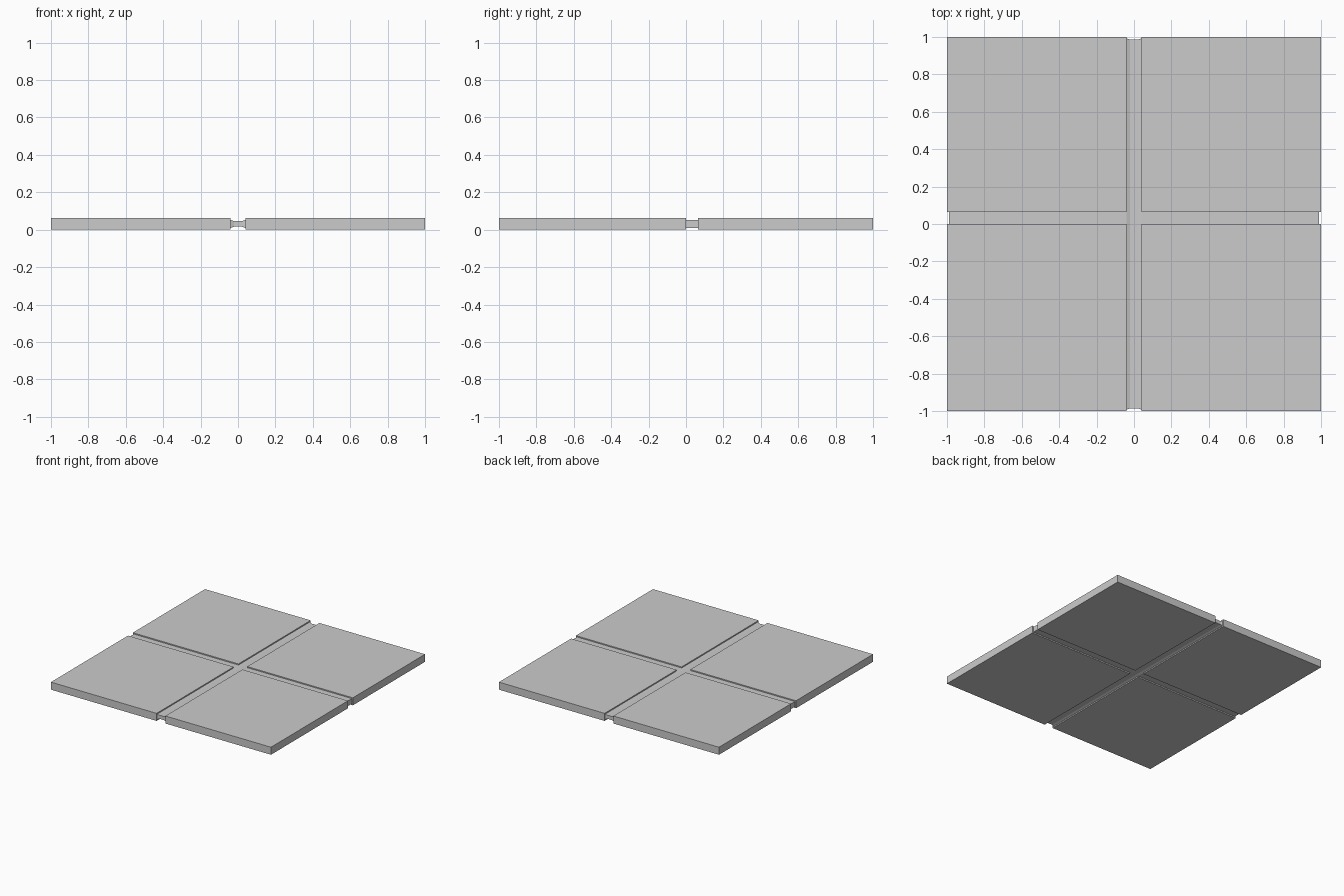
import bpy
import bmesh

if "Cube" in bpy.data.objects:
    bpy.data.objects.remove(bpy.data.objects["Cube"])

H = 0.062            # board thickness
GX = 0.04            # half width of the centre hinge
Y0, Y1 = 0.0, 0.063  # cross gap between front and back panels


def make_mesh(name, verts, faces):
    mesh = bpy.data.meshes.new(name)
    mesh.from_pydata(verts, [], faces)
    bm = bmesh.new()
    bm.from_mesh(mesh)
    bmesh.ops.recalc_face_normals(bm, faces=bm.faces)
    bm.to_mesh(mesh)
    bm.free()
    obj = bpy.data.objects.new(name, mesh)
    bpy.context.collection.objects.link(obj)
    return obj


def box(name, x0, x1, y0, y1, z0, z1):
    verts = [(x, y, z) for x in (x0, x1) for y in (y0, y1) for z in (z0, z1)]
    faces = [(0, 1, 3, 2), (4, 6, 7, 5), (0, 4, 5, 1),
             (2, 3, 7, 6), (0, 2, 6, 4), (1, 5, 7, 3)]
    return make_mesh(name, verts, faces)


# Four flat panels and the recessed cross strips between them
for side, a, b, end in (("left", -1, -GX, -0.99), ("right", GX, 1, 0.99)):
    box("front_panel_" + side, a, b, -1, Y0, 0, H)
    box("back_panel_" + side, a, b, Y1, 1, 0, H)
    lo, hi = sorted((end, GX if end > 0 else -GX))
    box("cross_strip_" + side, lo, hi, Y0, Y1, 0.01, 0.053)

# Long centre hinge, waisted in thickness and with slightly hollow ends
# columns: x, half thickness, half length
section = [(-GX, 0.0215, 0.992), (-0.022, 0.015, 0.986),
           (0.022, 0.015, 0.986), (GX, 0.0215, 0.992)]
verts, faces = [], []
for x, t, l in section:
    verts += [(x, sy * l, H / 2 + sz * t)
              for sy, sz in ((-1, -1), (1, -1), (1, 1), (-1, 1))]
for i in range(len(section) - 1):
    for k in range(4):
        n = (k + 1) % 4
        faces.append((4 * i + k, 4 * i + n, 4 * i + 4 + n, 4 * i + 4 + k))
last = 4 * (len(section) - 1)
faces += [(3, 2, 1, 0), (last, last + 1, last + 2, last + 3)]
make_mesh("centre_hinge", verts, faces)
